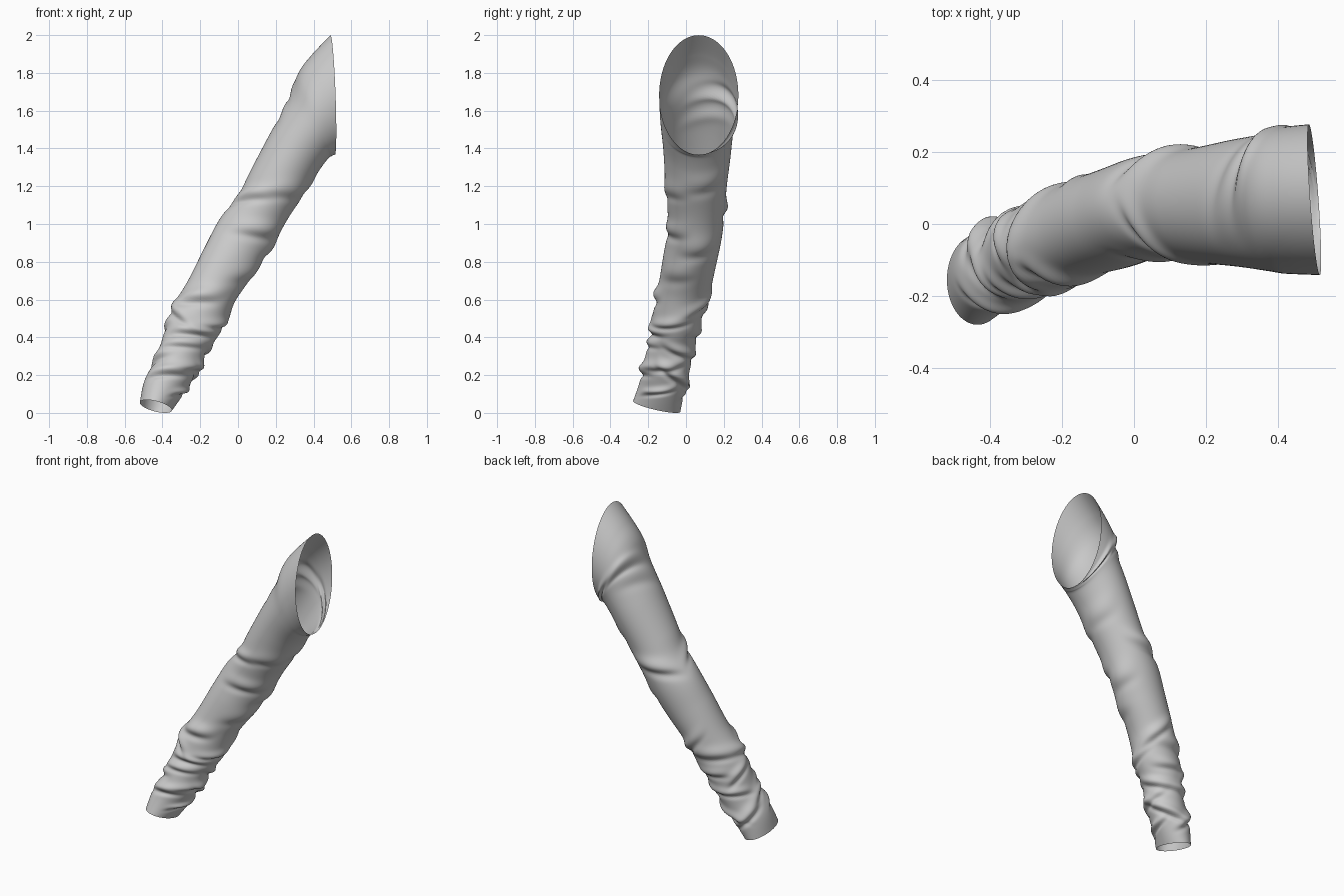
import bpy, bmesh, math, random
from mathutils import Vector

if "Cube" in bpy.data.objects:
    bpy.data.objects.remove(bpy.data.objects["Cube"])

random.seed(4)
# Sleeve outline: left x, z / right x, z (front view), then y min, y max, y tilt
RINGS = [
    (-.52, .055, -.35, .015, -.28, -.03, -.028),
    (-.495, .17, -.29, .10, -.245, -.01, -.03),
    (-.43, .30, -.22, .21, -.22, .02, -.025),
    (-.39, .43, -.16, .33, -.19, .05, -.02),
    (-.345, .56, -.085, .44, -.175, .08, -.02),
    (-.26, .71, -.01, .60, -.145, .125, -.02),
    (-.175, .88, .09, .74, -.12, .16, -.02),
    (-.095, 1.03, .18, .88, -.095, .19, -.02),
    (.0, 1.15, .265, 1.03, -.10, .205, -.02),
    (.065, 1.28, .345, 1.15, -.11, .215, -.02),
    (.17, 1.48, .42, 1.27, -.12, .235, -.02),
    (.27, 1.66, .475, 1.345, -.132, .25, -.01),
    (.32, 1.80, .495, 1.36, -.138, .265, 0),
    (.39, 1.895, .508, 1.367, -.14, .272, 0),
    (.49, 2.0, .513, 1.367, -.142, .277, 0),
]
# Large folds: position along sleeve, angle, angular reach, slant, height, width
FOLDS = [
    (8.2, 230, 75, .45, .016, .30), (7.2, 290, 70, .35, .014, .28),
    (8.0, 110, 70, -.5, .018, .35), (7.0, 10, 60, .2, .010, .35),
    (8.9, 300, 60, .3, .008, .35), (9.6, 20, 60, .3, .008, .4),
    (11.6, 140, 75, -.45, .018, .28), (10.9, 160, 65, -.4, .010, .3),
    (12.5, 60, 55, -.5, .014, .3), (5.9, 330, 60, .3, .008, .35),
]
# Bunched folds above the cuff
for i in range(17):
    FOLDS.append((1.1 + i * .235, (i * 137.5 + random.uniform(-20, 20)) % 360,
                  random.uniform(60, 100), random.choice((-.5, -.3, .35, .5)),
                  random.uniform(.014, .024), random.uniform(.17, .26)))


def spline(t):
    i = min(int(t), len(RINGS) - 2)
    f = t - i
    p = [RINGS[max(0, min(len(RINGS) - 1, i + k))] for k in (-1, 0, 1, 2)]
    return [.5 * (2 * b + (c - a) * f + (2 * a - 5 * b + 4 * c - d) * f * f
                  + (3 * b - a - 3 * c + d) * f ** 3) for a, b, c, d in zip(*p)]


def fold_height(t, ang):
    h = 0
    for pos, a0, reach, slant, amp, w in FOLDS:
        da = (ang - a0 + 180) % 360 - 180
        if abs(da) < reach:
            d = (t - pos - slant * da / 60) / w
            fade = math.cos(math.pi / 2 * da / reach) ** 2
            # soft ridge with a tight crease under it
            h += amp * fade * (math.exp(-d * d) - .75 * math.exp(-((d + 1.1) / .55) ** 2))
    return h * min(1, t / .9) * min(1, (14 - t) / .6)


def sleeve_point(t, ang):
    lx, lz, rx, rz, y0, y1, tilt = spline(t)
    c = Vector(((lx + rx) / 2, (y0 + y1) / 2, (lz + rz) / 2))
    u = Vector(((rx - lx) / 2, 0, (rz - lz) / 2))
    v = Vector((-.015 * t / 14, (y1 - y0) / 2, tilt))
    a = math.radians(ang)
    r = u * math.cos(a) + v * math.sin(a)
    return c + r + r.normalized() * fold_height(t, ang)


# Open fabric tube
N, M = 96, 210
bm = bmesh.new()
rows = [[bm.verts.new(sleeve_point(14 * j / M, 360 * i / N)) for i in range(N)]
        for j in range(M + 1)]
for a, b in zip(rows, rows[1:]):
    for i in range(N):
        k = (i + 1) % N
        bm.faces.new((a[i], a[k], b[k], b[i]))
bmesh.ops.recalc_face_normals(bm, faces=bm.faces)
mesh = bpy.data.meshes.new("sleeve")
bm.to_mesh(mesh)
bm.free()
sleeve = bpy.data.objects.new("sleeve", mesh)
bpy.context.collection.objects.link(sleeve)
for p in mesh.polygons:
    p.use_smooth = True

# Rest exactly on the ground
low = min(v.co.z for v in mesh.vertices)
for v in mesh.vertices:
    v.co.z -= low
